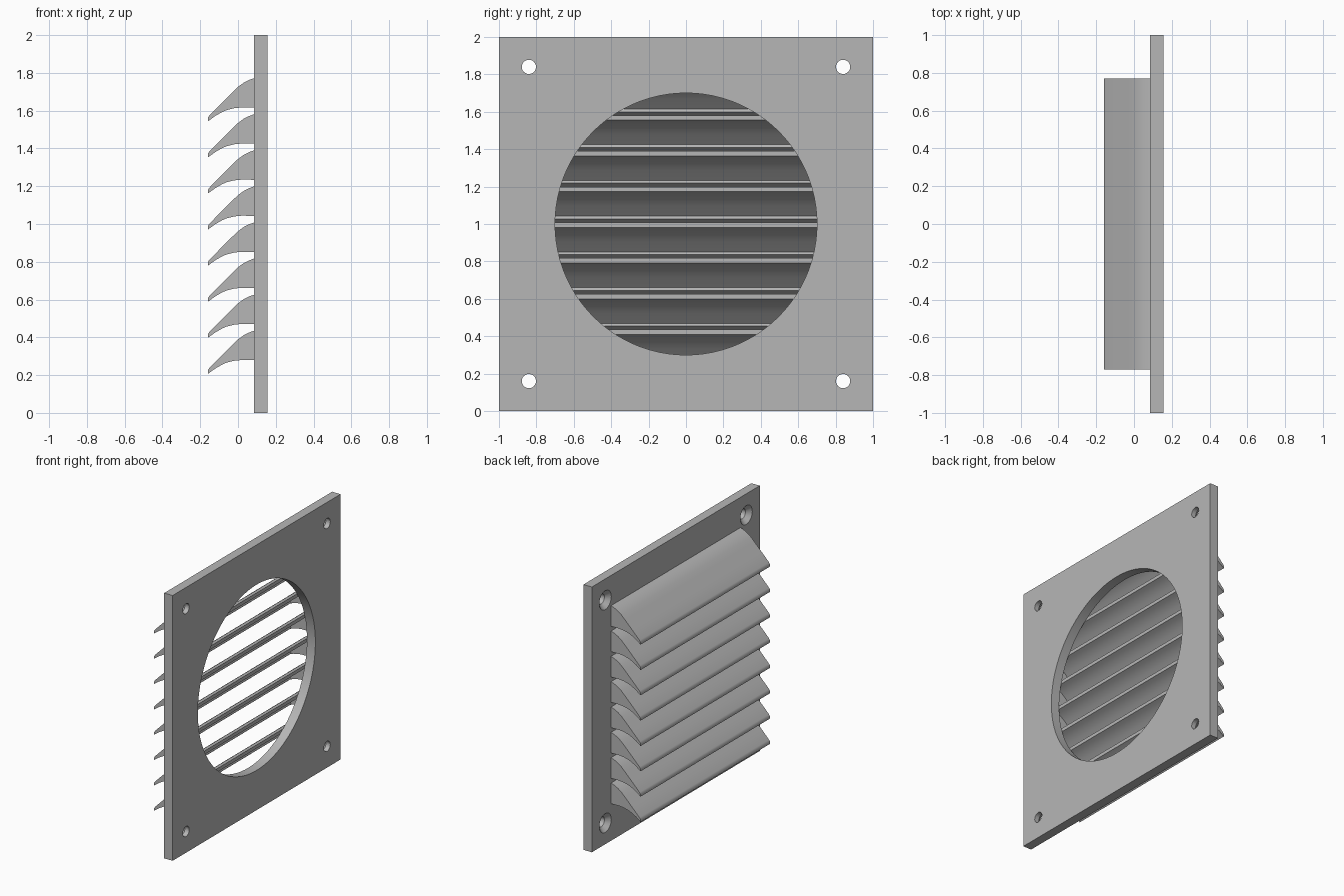
import bpy, bmesh, math
from mathutils import Matrix

old = bpy.data.objects.get("Cube")
if old:
    bpy.data.objects.remove(old, do_unlink=True)

grey = bpy.data.materials.new("light_grey")
grey.use_nodes = True
colour = (0.47, 0.47, 0.47, 1)
grey.diffuse_color = colour
grey.node_tree.nodes["Principled BSDF"].inputs["Base Color"].default_value = colour

BACK, FRONT = 0.085, 0.155      # plate faces along x
HALF = 0.77                     # half length of the slats
PITCH, TOP = 0.191, 1.772
HOLE = 0.84                     # screw hole offset


def make_object(name, bm):
    bmesh.ops.recalc_face_normals(bm, faces=bm.faces)
    mesh = bpy.data.meshes.new(name)
    bm.to_mesh(mesh)
    bm.free()
    mesh.materials.append(grey)
    obj = bpy.data.objects.new(name, mesh)
    bpy.context.collection.objects.link(obj)
    return obj


def smooth(obj, angle=35):
    bpy.ops.object.select_all(action='DESELECT')
    obj.select_set(True)
    bpy.context.view_layer.objects.active = obj
    bpy.ops.object.shade_smooth_by_angle(angle=math.radians(angle))


def prism(bm, profile, y0, y1, z):
    """Extrude an x-z profile along y."""
    verts = [bm.verts.new((x, y0, z + dz)) for x, dz in profile]
    face = bm.faces.new(verts)
    new = bmesh.ops.extrude_face_region(bm, geom=[face])["geom"]
    moved = [v for v in new if isinstance(v, bmesh.types.BMVert)]
    bmesh.ops.translate(bm, verts=moved, vec=(0, y1 - y0, 0))


def add_cone(bm, x0, x1, r0, r1, y, z, segments):
    """Round cutter along x."""
    matrix = Matrix.Translation(((x0 + x1) / 2, y, z)) @ Matrix.Rotation(math.pi / 2, 4, 'Y')
    bmesh.ops.create_cone(bm, cap_ends=True, segments=segments, radius1=r0,
                          radius2=r1, depth=x1 - x0, matrix=matrix)


# Square plate
bm = bmesh.new()
bmesh.ops.create_cube(bm, size=1, matrix=Matrix.Translation(((BACK + FRONT) / 2, 0, 1))
                      @ Matrix.Diagonal((FRONT - BACK, 2, 2, 1)))
plate = make_object("mounting_plate", bm)

# Cutters: round vent opening, screw holes and countersinks
opening, sinks = bmesh.new(), bmesh.new()
add_cone(opening, BACK - 0.1, FRONT + 0.1, 0.7, 0.7, 0, 1, 128)
for sy in (-1, 1):
    for sz in (-1, 1):
        place = (sy * HOLE, 1 + sz * HOLE, 32)
        add_cone(opening, BACK - 0.1, FRONT + 0.1, 0.038, 0.038, *place)
        add_cone(sinks, BACK - 0.005, BACK + 0.035, 0.076, 0.037, *place)
cutters = [make_object("opening_cutter", opening), make_object("countersink_cutter", sinks)]
for cutter in cutters:
    cutter.hide_render = True
    mod = plate.modifiers.new("cut", 'BOOLEAN')
    mod.operation = 'DIFFERENCE'
    mod.solver = 'EXACT'
    mod.object = cutter
bpy.context.view_layer.update()
cut_mesh = bpy.data.meshes.new_from_object(
    plate.evaluated_get(bpy.context.evaluated_depsgraph_get()))
plate.modifiers.clear()
plate.data = cut_mesh
for cutter in cutters:
    bpy.data.objects.remove(cutter, do_unlink=True)
smooth(plate, 25)

# Slat sections: outer curve, blade underside with a beaded lip, end web underside
outer = [(BACK, 0), (0.06, -0.009), (0.03, -0.024), (0, -0.046), (-0.03, -0.075),
         (-0.1, -0.145), (-0.152, -0.198), (-0.16, -0.21), (-0.16, -0.229)]
blade_under = [(-0.12, -0.2), (-0.085, -0.18), (-0.076, -0.172), (-0.08, -0.157),
               (-0.03, -0.104), (0, -0.075), (0.03, -0.052), (0.06, -0.036), (BACK, -0.026)]
web_under = [(-0.13, -0.205), (-0.1, -0.186), (-0.06, -0.169), (-0.02, -0.159),
             (0.02, -0.155), (BACK, -0.156)]

# Eight louvre slats, each closed by a web at both ends
for i in range(8):
    z = TOP - i * PITCH
    bm = bmesh.new()
    prism(bm, outer + blade_under, -HALF, HALF, z)
    smooth(make_object(f"louvre_slat_{i + 1}", bm))
    bm = bmesh.new()
    for side in (-1, 1):
        prism(bm, outer + web_under, side * (HALF - 0.03), side * (HALF + 0.001), z)
    smooth(make_object(f"slat_end_webs_{i + 1}", bm))
